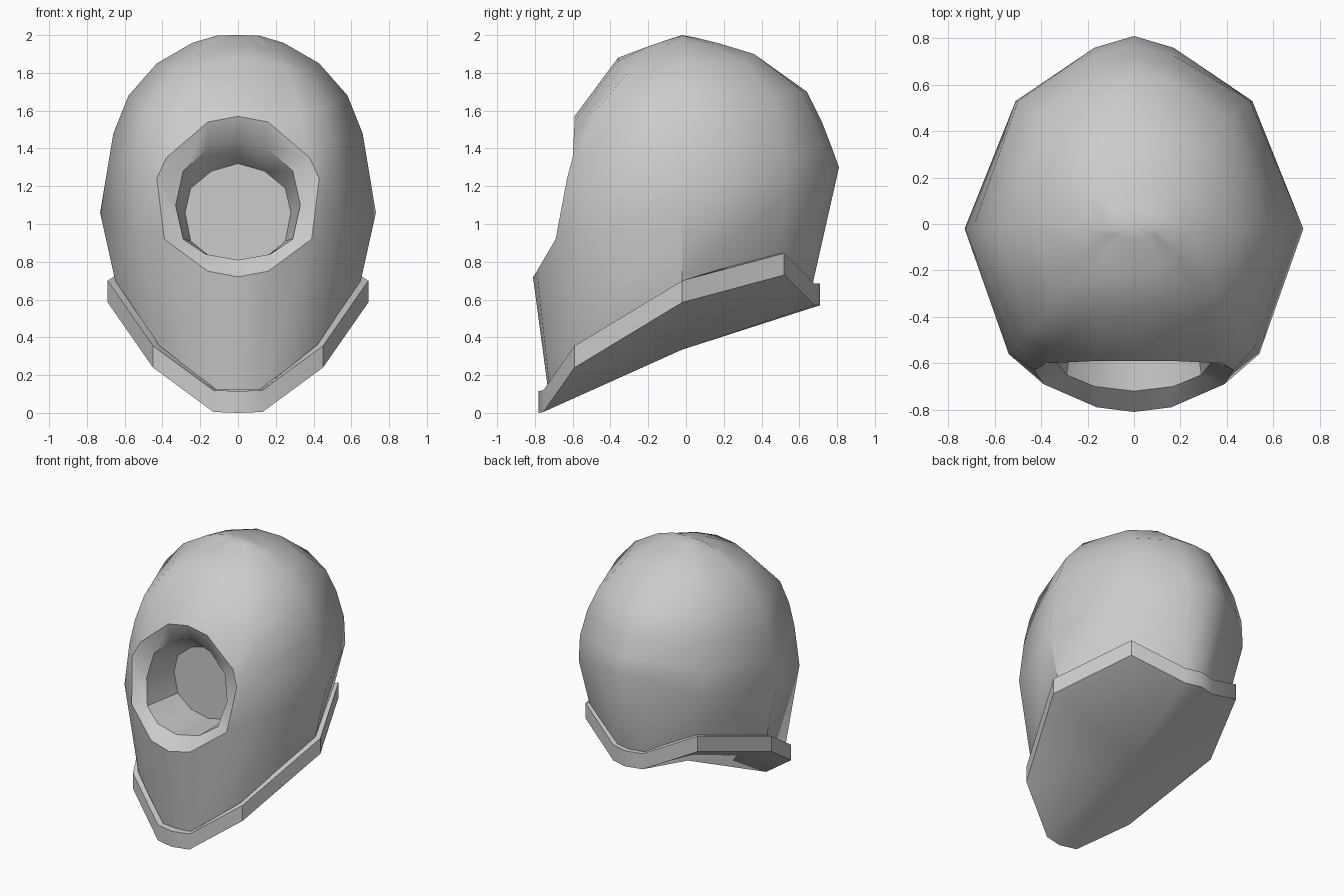
import bpy, bmesh, math

grey = bpy.data.materials.new("light grey")
grey.diffuse_color = (0.60, 0.60, 0.60, 1)


def build(name, faces, angle):
    """Make a mesh from right-half faces (lists of points), mirrored over x = 0."""
    bm = bmesh.new()
    for f in faces:
        bm.faces.new([bm.verts.new(p) for p in f])
        bm.faces.new([bm.verts.new((-x, y, z)) for x, y, z in reversed(f)])
    bmesh.ops.remove_doubles(bm, verts=bm.verts, dist=0.002)
    bmesh.ops.recalc_face_normals(bm, faces=bm.faces)
    me = bpy.data.meshes.new(name)
    bm.to_mesh(me)
    bm.free()
    me.materials.append(grey)
    ob = bpy.data.objects.new(name, me)
    bpy.context.collection.objects.link(ob)
    bpy.ops.object.select_all(action='DESELECT')
    ob.select_set(True)
    bpy.context.view_layer.objects.active = ob
    bpy.ops.object.shade_smooth_by_angle(angle=math.radians(angle))
    return ob


def strip(a, b):
    """Quads between two equally long point rows."""
    return [[a[i], a[i + 1], b[i + 1], b[i]] for i in range(len(a) - 1)]


# Visor opening: outer rim, inner rim and end of the bore, bottom to top
rim = [(0, -.81, .72), (.16, -.79, .75), (.39, -.69, .92), (.43, -.63, 1.24),
       (.38, -.60, 1.35), (.16, -.59, 1.54), (0, -.59, 1.57)]
lip = [(0, -.72, .81), (.17, -.70, .84), (.29, -.65, .92), (.33, -.60, 1.10),
       (.29, -.57, 1.28), (.16, -.55, 1.40), (0, -.54, 1.45)]
bore = [(x, -.35, z) for x, z in ((0, .79), (.14, .82), (.25, .91), (.28, 1.06),
                                  (.25, 1.19), (.14, 1.28), (0, 1.32))]

# Shell rings, each running from the front centre to the back centre
base = [(0, -.73, .12), (.11, -.72, .12), (.27, -.645, .24), (.42, -.57, .36),
        (.65, -.02, .70), (.44, .50, .83), (.10, .65, .68), (0, .67, .68)]
low = rim[:3] + [(.54, -.56, .98), (.73, -.02, 1.06), (.51, .53, 1.15),
                 (.17, .76, 1.28), (0, .81, 1.30)]
mid = [rim[3], (.52, -.53, 1.28), (.695, -.02, 1.27), (.50, .53, 1.34),
       (.165, .73, 1.41), (0, .77, 1.41)]
upper = [rim[4], (.49, -.51, 1.45), (.66, -.02, 1.48), (.46, .50, 1.53),
         (.15, .69, 1.54), (0, .72, 1.54)]
brow = [rim[6], rim[5], (.33, -.53, 1.57), (.45, -.46, 1.62), (.58, -.02, 1.68),
        (.40, .46, 1.69), (.14, .62, 1.70), (0, .64, 1.70)]
crown = [(0, -.36, 1.88), (.15, -.36, 1.86), (.26, -.34, 1.83), (.34, -.30, 1.81),
         (.43, -.02, 1.85), (.30, .30, 1.86), (.10, .36, 1.90), (0, .36, 1.90)]
top = [(0, -.20, 1.94), (.08, -.20, 1.94), (.14, -.17, 1.935), (.19, -.13, 1.93),
       (.24, -.02, 1.96), (.17, .14, 1.95), (.06, .18, 1.955), (0, .18, 1.955)]
cap = [(0, -.07, 1.985), (.04, -.07, 1.985), (.07, -.06, 1.985), (.09, -.05, 1.985),
       (.11, -.02, 1.998), (.08, .04, 1.985), (.03, .06, 1.985), (0, .06, 1.985)]
pole = (0, -.02, 2.0)

shell = strip(base, low) + strip(low[2:], mid) + strip(mid, upper)
shell += strip(upper, brow[2:]) + [[rim[4], brow[2], rim[5]]]
shell += strip(brow, crown) + strip(crown, top) + strip(top, cap)
shell += [[cap[i], cap[i + 1], pole] for i in range(7)]
shell += strip(rim, lip) + strip(lip, bore) + [bore]
build("helmet_shell", shell, 40)

# Collar band around the lower edge, closed underneath by a shallow keel
height = .115
edge = [(0, -.78, .115), (.13, -.755, .12), (.45, -.59, .355), (.69, -.02, .70),
        (.46, .52, .845), (.12, .68, .685), (0, .71, .685)]
under = [(x, y, z - height) for x, y, z in edge]
inner = [(x * .88, y * .88, z) for x, y, z in edge]
keel = (0, -.02, .335)
band = strip(edge, under) + strip(edge, inner)
band += [[under[i], under[i + 1], keel] for i in range(6)]
build("collar_band", band, 35)
